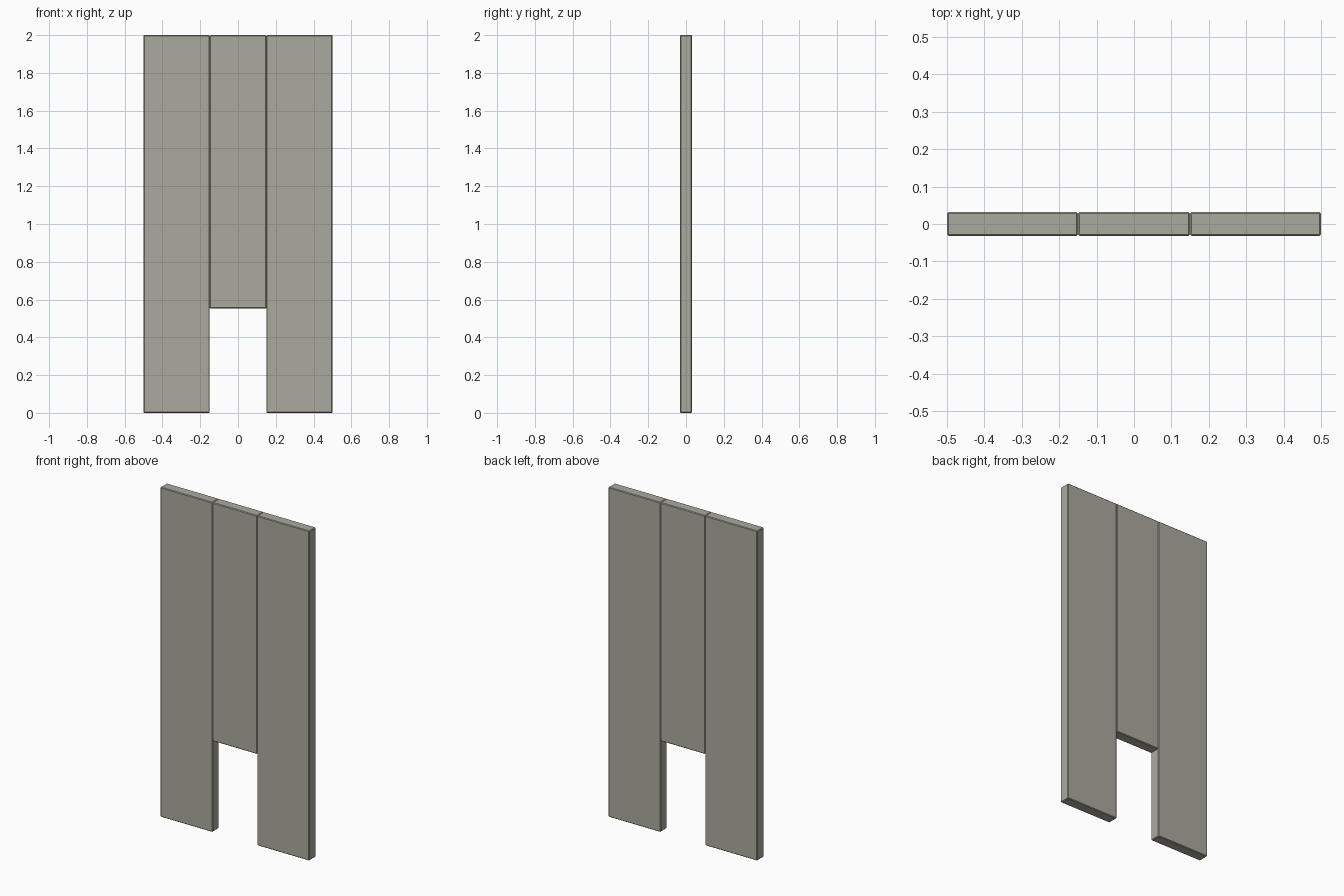
import bpy

if "Cube" in bpy.data.objects:
    bpy.data.objects.remove(bpy.data.objects["Cube"])

DEPTH = 0.063

# Warm grey finish
finish = bpy.data.materials.new("warm_grey")
finish.diffuse_color = (0.41, 0.40, 0.345, 1.0)
finish.use_nodes = True
finish.node_tree.nodes["Principled BSDF"].inputs["Base Color"].default_value = finish.diffuse_color


def panel(name, x0, x1, z0, z1):
    """Flat board with finely chamfered edges."""
    bpy.ops.mesh.primitive_cube_add(size=1, location=((x0 + x1) / 2, 0, (z0 + z1) / 2))
    ob = bpy.context.object
    ob.name = name
    ob.scale = (x1 - x0, DEPTH, z1 - z0)
    bpy.ops.object.transform_apply(location=False, rotation=False, scale=True)
    ob.data.materials.append(finish)
    bevel = ob.modifiers.new("edge_chamfer", 'BEVEL')
    bevel.width = 0.004
    bevel.segments = 1
    return ob


# Tall side boards
panel("left_board", -0.5, -0.15, 0.0, 2.0)
panel("right_board", 0.15, 0.5, 0.0, 2.0)

# Shorter middle board above the opening
panel("middle_board", -0.15, 0.15, 0.553, 2.0)
